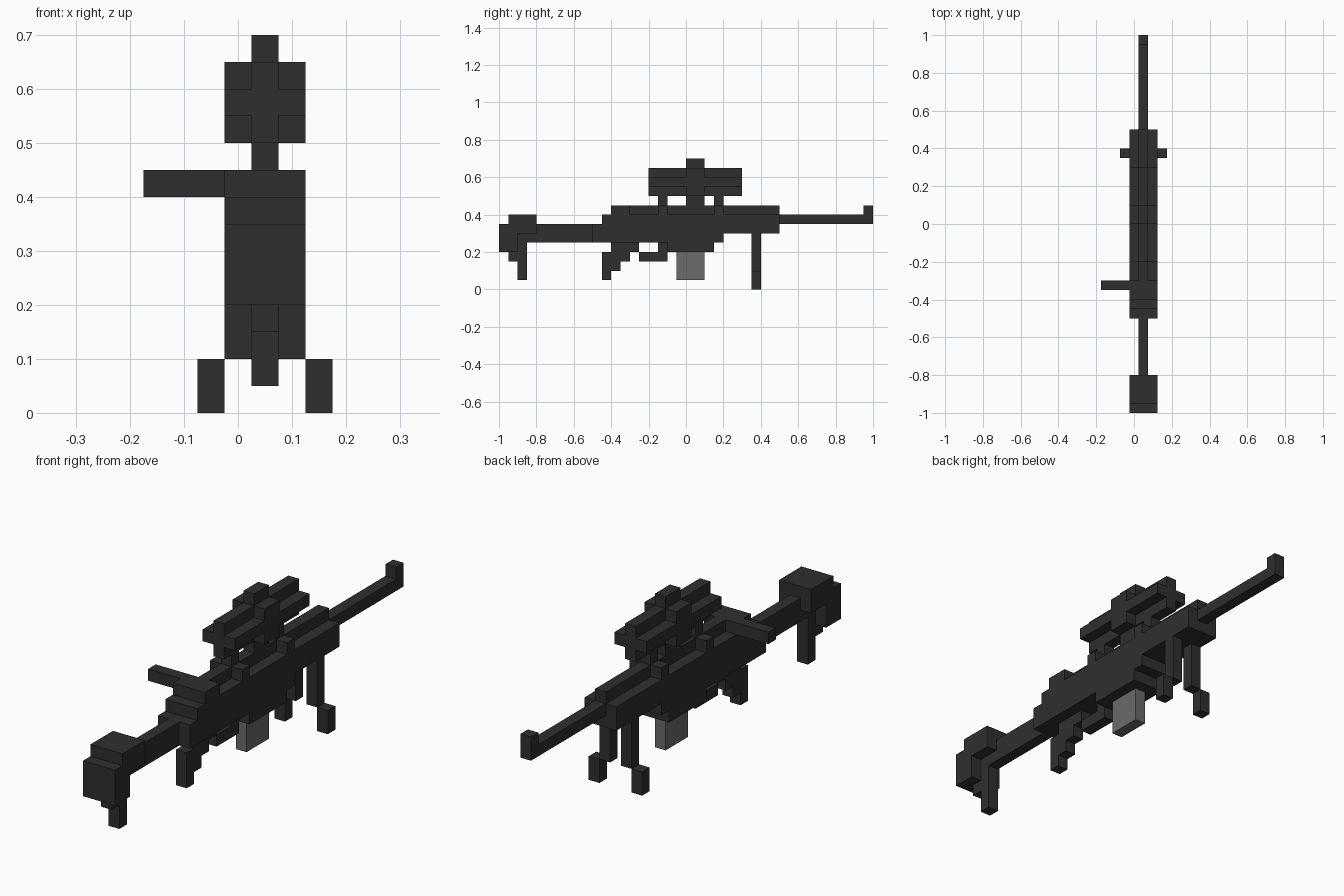
import bpy, bmesh

cube = bpy.data.objects.get("Cube")
if cube:
    bpy.data.objects.remove(cube, do_unlink=True)


def material(name, value):
    m = bpy.data.materials.new(name)
    m.use_nodes = True
    col = (value, value, value, 1)
    m.diffuse_color = col
    bsdf = m.node_tree.nodes["Principled BSDF"]
    bsdf.inputs["Base Color"].default_value = col
    bsdf.inputs["Roughness"].default_value = 0.8
    return m


dark = material("dark_gunmetal", 0.028)
grey = material("magazine_grey", 0.145)

MID = 0.05                       # x of the centre line of the rifle
WIDE, NARROW = 0.075, 0.025      # half widths


def extrude(name, outline, x0, x1, mat=dark):
    """Extrude a (y, z) outline from x0 to x1."""
    bm = bmesh.new()
    face = bm.faces.new([bm.verts.new((x0, y, z)) for y, z in outline])
    res = bmesh.ops.extrude_face_region(bm, geom=[face])
    verts = [v for v in res["geom"] if isinstance(v, bmesh.types.BMVert)]
    bmesh.ops.translate(bm, verts=verts, vec=(x1 - x0, 0, 0))
    bmesh.ops.recalc_face_normals(bm, faces=bm.faces)
    mesh = bpy.data.meshes.new(name)
    bm.to_mesh(mesh)
    bm.free()
    mesh.materials.append(mat)
    ob = bpy.data.objects.new(name, mesh)
    bpy.context.collection.objects.link(ob)
    return ob


def slab(name, outline, half, mat=dark):
    """Outline centred on the rifle's middle plane."""
    return extrude(name, outline, MID - half, MID + half, mat)


def rect(y0, y1, z0, z1):
    return [(y0, z0), (y1, z0), (y1, z1), (y0, z1)]


# Receiver with stepped rear and belly
slab("receiver", [(-0.5, 0.25), (-0.1, 0.25), (-0.1, 0.2), (0.15, 0.2), (0.15, 0.25),
                  (0.2, 0.25), (0.2, 0.3), (0.5, 0.3), (0.5, 0.4), (-0.3, 0.4),
                  (-0.3, 0.45), (-0.4, 0.45), (-0.4, 0.4), (-0.45, 0.4),
                  (-0.45, 0.35), (-0.5, 0.35)], WIDE)
slab("top_rail", rect(-0.3, 0.5, 0.4, 0.45), NARROW)
extrude("bolt_handle", rect(-0.35, -0.3, 0.4, 0.45), -0.175, -0.025)

# Barrel with raised front sight
slab("barrel", [(0.5, 0.35), (1, 0.35), (1, 0.45), (0.95, 0.45), (0.95, 0.4), (0.5, 0.4)], NARROW)

# Stock
slab("stock_tube", rect(-0.9, -0.5, 0.25, 0.35), NARROW)
slab("butt", [(-1, 0.2), (-0.9, 0.2), (-0.9, 0.3), (-0.8, 0.3), (-0.8, 0.4),
              (-0.95, 0.4), (-0.95, 0.35), (-1, 0.35)], WIDE)
slab("monopod", [(-0.95, 0.2), (-0.95, 0.15), (-0.9, 0.15), (-0.9, 0.05),
                 (-0.85, 0.05), (-0.85, 0.25), (-0.9, 0.25), (-0.9, 0.2)], NARROW)

# Grip, trigger guard, magazine
slab("grip", [(-0.45, 0.05), (-0.4, 0.05), (-0.4, 0.1), (-0.35, 0.1), (-0.35, 0.15),
              (-0.3, 0.15), (-0.3, 0.2), (-0.25, 0.2), (-0.25, 0.25), (-0.4, 0.25),
              (-0.4, 0.2), (-0.45, 0.2)], NARROW)
slab("trigger_guard", [(-0.25, 0.15), (-0.1, 0.15), (-0.1, 0.25), (-0.15, 0.25),
                       (-0.15, 0.2), (-0.25, 0.2)], NARROW)
slab("magazine", rect(-0.05, 0.1, 0.05, 0.2), NARROW, grey)

# Scope: plus-shaped tube, square centre block, turret and mounts
slab("scope_tube", rect(-0.2, 0.3, 0.5, 0.65), NARROW)
for side, s in (("left", 1), ("right", -1)):
    inner, outer = MID + s * NARROW, MID + s * WIDE
    extrude("scope_side_" + side, rect(-0.2, 0.3, 0.55, 0.6), inner, outer)
    extrude("scope_block_" + side, rect(0, 0.1, 0.5, 0.65), inner, outer)
slab("scope_turret", rect(0, 0.1, 0.65, 0.7), NARROW)
slab("scope_middle_post", rect(0, 0.1, 0.45, 0.5), NARROW)
for end, y in (("rear", -0.15), ("front", 0.15)):
    slab("scope_post_" + end, rect(y, y + 0.05, 0.45, 0.5), NARROW)
    slab("scope_clamp_" + end, rect(y, y + 0.05, 0.4, 0.45), WIDE)

# Bipod legs, stepping outwards
for side, s in (("left", 1), ("right", -1)):
    a, b, c = (MID + s * d for d in (NARROW, WIDE, 0.125))
    extrude("bipod_upper_" + side, rect(0.35, 0.4, 0.1, 0.3), a, b)
    extrude("bipod_foot_" + side, rect(0.35, 0.4, 0, 0.1), b, c)
